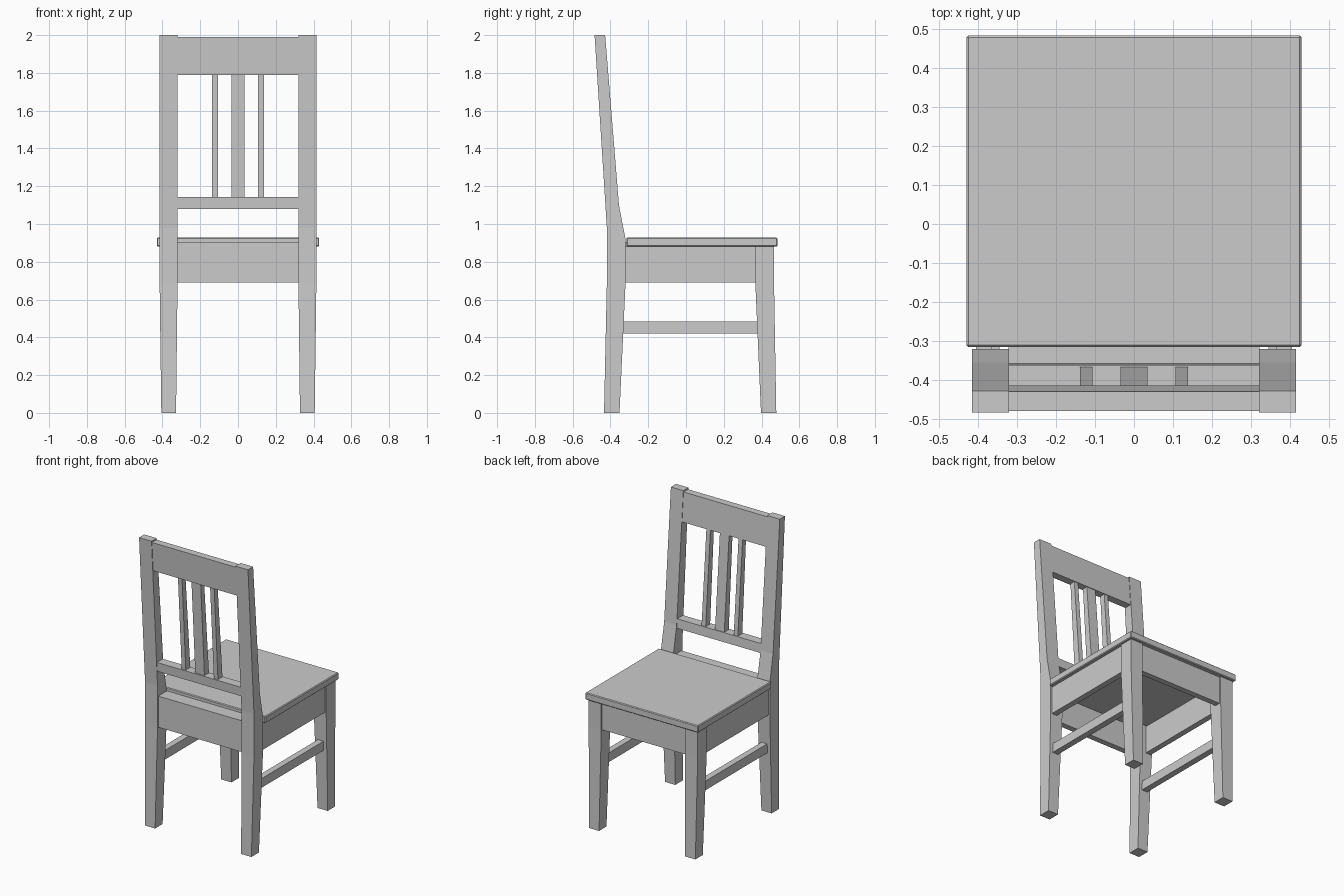
import bpy, bmesh

if "Cube" in bpy.data.objects:
    bpy.data.objects.remove(bpy.data.objects["Cube"])


def loft(name, sections, mirror=False, bevel=0.0):
    """Solid through stacked rectangles given as (z, x0, x1, y0, y1)."""
    bm = bmesh.new()
    rings = [[bm.verts.new(p) for p in ((x0, y0, z), (x1, y0, z), (x1, y1, z), (x0, y1, z))]
             for z, x0, x1, y0, y1 in sections]
    bm.faces.new(rings[0][::-1])
    bm.faces.new(rings[-1])
    for a, b in zip(rings, rings[1:]):
        for i in range(4):
            j = (i + 1) % 4
            bm.faces.new((a[i], a[j], b[j], b[i]))
    bmesh.ops.recalc_face_normals(bm, faces=bm.faces)
    me = bpy.data.meshes.new(name)
    bm.to_mesh(me)
    bm.free()
    ob = bpy.data.objects.new(name, me)
    bpy.context.collection.objects.link(ob)
    if mirror:
        ob.modifiers.new("mirror", 'MIRROR')
    if bevel:
        m = ob.modifiers.new("bevel", 'BEVEL')
        m.width = bevel
        m.segments = 1
    return ob


def box(name, x0, x1, y0, y1, z0, z1, **kw):
    return loft(name, [(z0, x0, x1, y0, y1), (z1, x0, x1, y0, y1)], **kw)


def front_y(z):
    """Front surface of the leaning backrest."""
    return -0.355 - (z - 1.1) * 0.073 / 0.9


def back_y(z):
    """Rear surface of the leaning backrest."""
    return -0.419 - (z - 0.98) * 0.065 / 1.02


def leaning(name, x0, x1, z0, z1, front=0.0, back=0.004, **kw):
    return loft(name, [(z, x0, x1, back_y(z) + back, front_y(z) - front) for z in (z0, z1)], **kw)


# Legs: rear posts lean back above the seat, all feet taper
loft("rear_posts", [(0, 0.328, 0.406, -0.434, -0.352),
                    (0.69, 0.32, 0.415, -0.419, -0.32),
                    (0.92, 0.32, 0.415, -0.419, -0.32),
                    (0.98, 0.32, 0.415, -0.419, -0.332),
                    (1.1, 0.32, 0.415, back_y(1.1), front_y(1.1)),
                    (2.0, 0.32, 0.415, back_y(2), front_y(2))], mirror=True)
loft("front_legs", [(0, 0.328, 0.406, 0.397, 0.478),
                    (0.69, 0.32, 0.415, 0.367, 0.466),
                    (0.88, 0.32, 0.415, 0.367, 0.466)], mirror=True)

# Seat board
box("seat", -0.43, 0.43, -0.316, 0.484, 0.88, 0.928, bevel=0.005)

# Aprons under the seat
box("rear_apron", -0.322, 0.322, -0.41, -0.37, 0.69, 0.905)
box("rear_seat_support", -0.322, 0.322, -0.37, -0.31, 0.88, 0.905)
box("front_apron", -0.322, 0.322, 0.415, 0.455, 0.69, 0.88)
box("side_aprons", 0.365, 0.405, -0.322, 0.369, 0.69, 0.88, mirror=True)

# Side stretchers
box("side_stretchers", 0.345, 0.388, -0.335, 0.38, 0.42, 0.483, mirror=True)

# Backrest rails and slats
leaning("top_rail", -0.322, 0.322, 1.79, 1.99, front=0.003)
leaning("lower_rail", -0.322, 0.322, 1.08, 1.143, front=0.003)
leaning("centre_slat", -0.035, 0.035, 1.14, 1.795, front=0.008, back=0.014)
leaning("side_slats", 0.107, 0.138, 1.14, 1.795, front=0.008, back=0.014, mirror=True)
